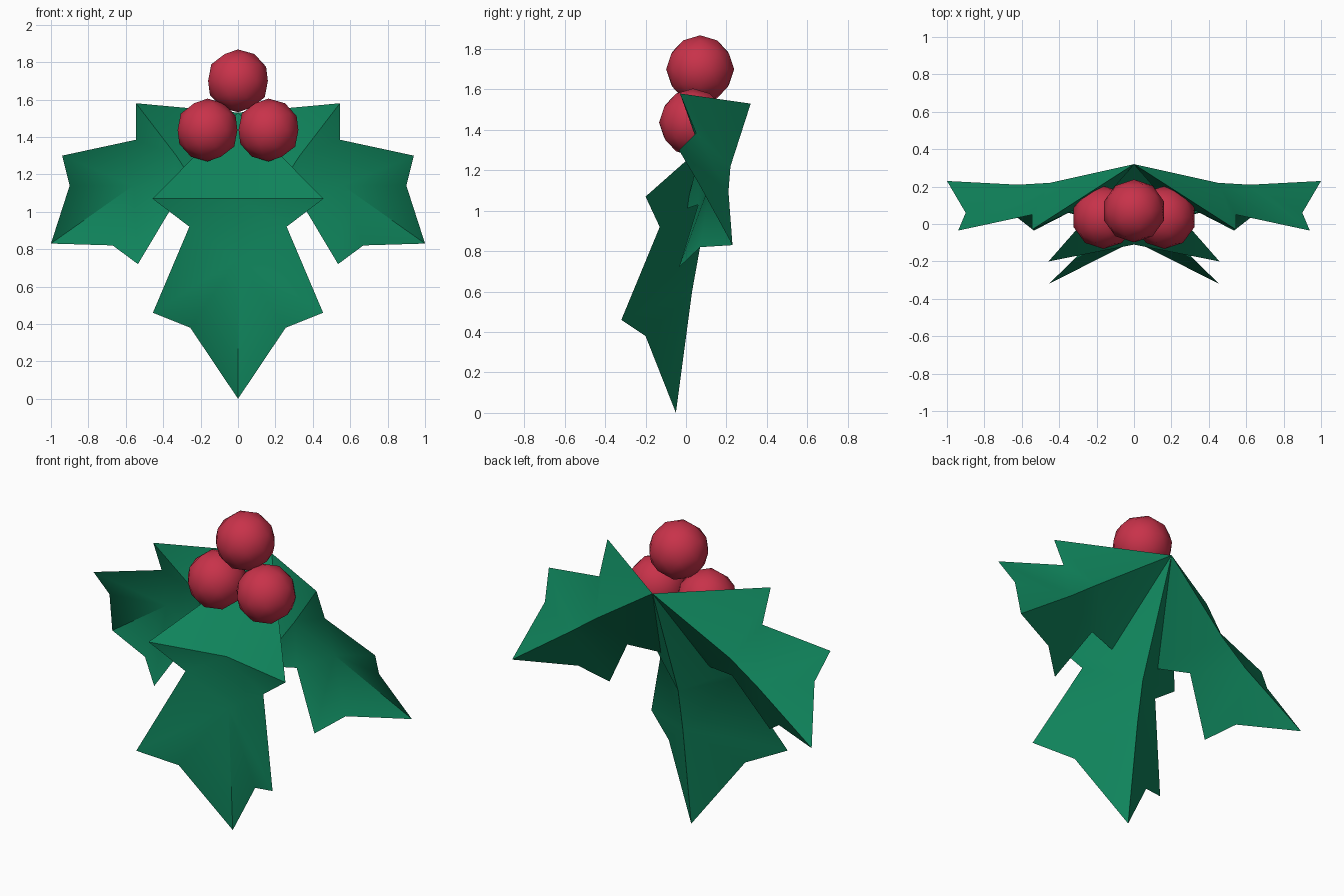
import bpy, bmesh, math
from mathutils import Vector

if "Cube" in bpy.data.objects:
    bpy.data.objects.remove(bpy.data.objects["Cube"])


def material(name, rgb):
    m = bpy.data.materials.new(name)
    m.diffuse_color = (*rgb, 1)
    m.use_nodes = True
    m.node_tree.nodes["Principled BSDF"].inputs["Base Color"].default_value = m.diffuse_color
    return m


GREEN = material("holly green", (0.005, 0.235, 0.108))
RED = material("berry red", (0.58, 0.032, 0.068))
APEX = (0, 0.32, 1.53)  # point where all the stalks meet


def mirror(points):
    return [(-x, y, z) for x, y, z in points]


def leaf(name, tip, edge_a, edge_b, back, front):
    """Solid spiky leaf: two jagged edges (from apex to tip), a sharp
    back spine and a shallower front spine."""
    bm = bmesh.new()
    v = lambda p: bm.verts.new(Vector(p))
    apex, end = v(APEX), v(tip)
    b1, b2 = map(v, back)
    f1, f2 = map(v, front)
    for edge in (edge_a, edge_b):
        lobe1, notch1, lobe2, notch2 = map(v, edge)
        # near and far spine vertices for the two layers
        for s1, s2 in ((b1, b2), (f1, f2)):
            for tri in ((apex, lobe1, s1), (lobe1, notch1, s1), (notch1, s2, s1),
                        (notch1, lobe2, s2), (lobe2, notch2, s2), (notch2, end, s2)):
                bm.faces.new(tri)
    # the apex-to-spine edges are shared, so each layer is closed
    bmesh.ops.recalc_face_normals(bm, faces=bm.faces)
    me = bpy.data.meshes.new(name)
    bm.to_mesh(me)
    bm.free()
    me.materials.append(GREEN)
    ob = bpy.data.objects.new(name, me)
    bpy.context.collection.objects.link(ob)
    bpy.ops.object.select_all(action='DESELECT')
    ob.select_set(True)
    bpy.context.view_layer.objects.active = ob
    bpy.ops.object.shade_smooth_by_angle(angle=math.radians(30))


# middle leaf hanging down
mid_edge = [(0.457, -0.20, 1.07), (0.26, -0.13, 0.92),
            (0.455, -0.32, 0.46), (0.255, -0.20, 0.38)]
leaf("middle_leaf", (0, -0.05, 0), mid_edge, mirror(mid_edge),
     [(0, 0.075, 0.85), (0, 0.03, 0.60)],
     [(0, -0.11, 1.07), (0, -0.09, 0.75)])

# side leaves, right one mirrored to the left
upper = [(0.545, -0.03, 1.58), (0.545, 0.05, 1.385),
         (0.94, -0.035, 1.30), (0.90, 0.06, 1.14)]
lower = [(0.14, 0.0, 1.01), (0.35, 0.06, 1.03),
         (0.535, -0.035, 0.72), (0.67, 0.07, 0.82)]
back = [(0.45, 0.22, 1.22), (0.62, 0.21, 1.095)]
front = [(0.33, 0.07, 1.30), (0.56, 0.12, 1.14)]
tip = [(1.0, 0.23, 0.83)]
leaf("right_leaf", tip[0], upper, lower, back, front)
leaf("left_leaf", mirror(tip)[0], mirror(upper), mirror(lower),
     mirror(back), mirror(front))

# berries
for name, loc in (("top_berry", (0, 0.07, 1.70)),
                  ("left_berry", (-0.163, 0.035, 1.437)),
                  ("right_berry", (0.163, 0.035, 1.437))):
    bpy.ops.mesh.primitive_ico_sphere_add(subdivisions=2, radius=0.168, location=loc)
    ob = bpy.context.object
    ob.name = name
    ob.data.materials.append(RED)
    bpy.ops.object.shade_smooth()
